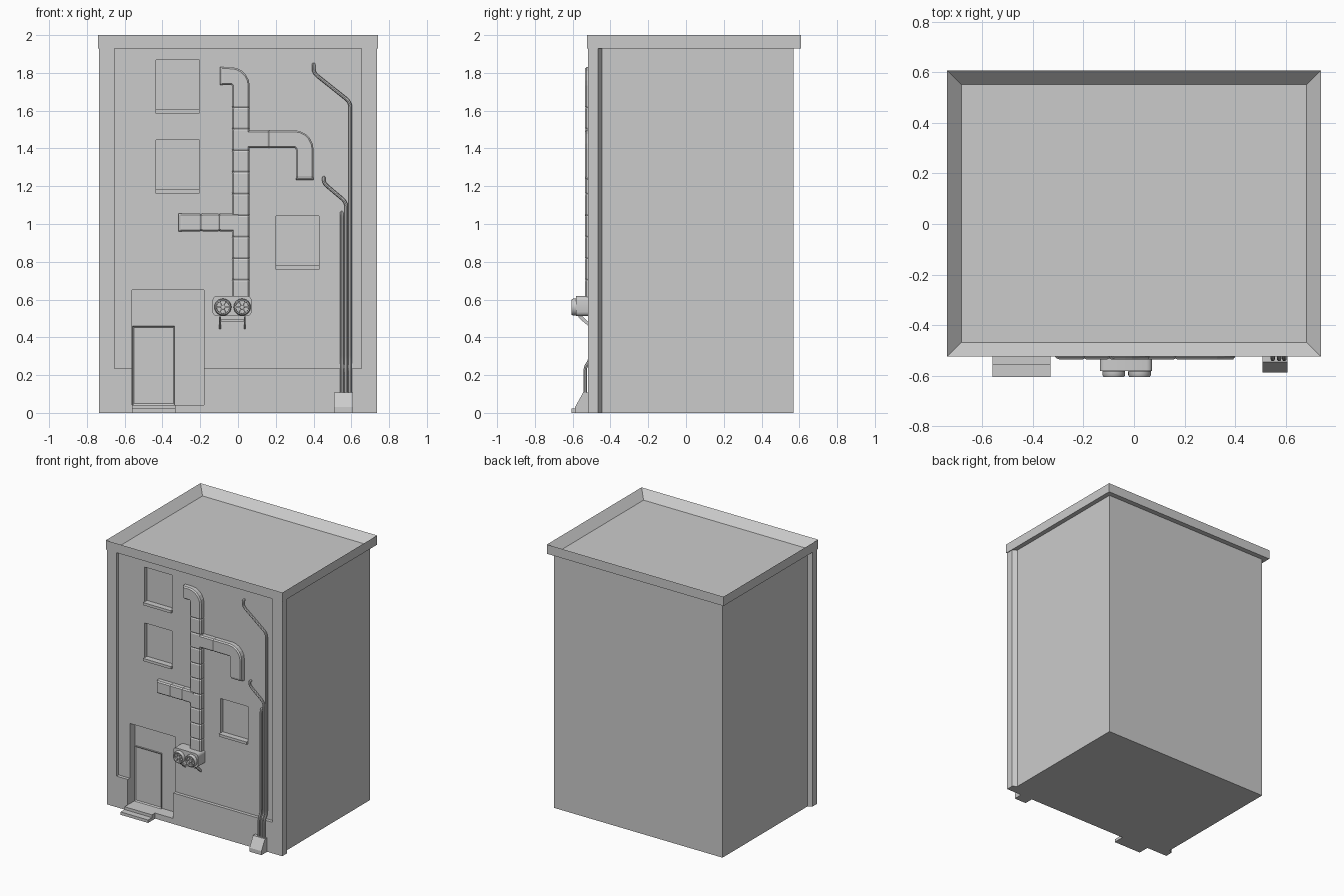
import bpy, bmesh, math
from mathutils import Vector

if "Cube" in bpy.data.objects:
    bpy.data.objects.remove(bpy.data.objects["Cube"])


def finish(name, bm):
    bmesh.ops.recalc_face_normals(bm, faces=bm.faces[:])
    me = bpy.data.meshes.new(name)
    bm.to_mesh(me)
    bm.free()
    ob = bpy.data.objects.new(name, me)
    bpy.context.collection.objects.link(ob)
    return ob


def activate(ob):
    bpy.ops.object.select_all(action='DESELECT')
    ob.select_set(True)
    bpy.context.view_layer.objects.active = ob


def smooth(ob):
    activate(ob)
    bpy.ops.object.shade_smooth_by_angle(angle=math.radians(35))


def box_bm(x0, x1, y0, y1, z0, z1):
    bm = bmesh.new()
    bmesh.ops.create_cube(bm, size=1)
    for v in bm.verts:
        v.co = ((x0 + x1) / 2 + v.co.x * (x1 - x0),
                (y0 + y1) / 2 + v.co.y * (y1 - y0),
                (z0 + z1) / 2 + v.co.z * (z1 - z0))
    return bm


def box(name, *dims):
    return finish(name, box_bm(*dims))


def prism(name, pts, offset):
    bm = bmesh.new()
    f = bm.faces.new([bm.verts.new(p) for p in pts])
    ret = bmesh.ops.extrude_face_region(bm, geom=[f])
    bmesh.ops.translate(bm, vec=offset, verts=[g for g in ret['geom'] if isinstance(g, bmesh.types.BMVert)])
    return finish(name, bm)


def inset_box(name, dims, normal, width, depth):
    # box with one face inset and pushed inwards
    bm = box_bm(*dims)
    bm.normal_update()
    n = Vector(normal)
    f = max(bm.faces, key=lambda f: f.normal.dot(n))
    bmesh.ops.inset_region(bm, faces=[f], thickness=width)
    bmesh.ops.translate(bm, vec=-n * depth, verts=f.verts[:])
    return finish(name, bm)


def cut(ob, *dims):
    c = box("cutter", *dims)
    c.hide_render = True
    m = ob.modifiers.new("cut", 'BOOLEAN')
    m.operation, m.solver, m.object = 'DIFFERENCE', 'EXACT', c
    activate(ob)
    bpy.ops.object.modifier_apply(modifier=m.name)
    bpy.data.objects.remove(c)


WALL = -0.495

# Building body with wider front pilasters
half = [(0.735, -0.52), (0.735, -0.465), (0.705, -0.445), (0.705, 0.57)]
outline = half + [(-x, y) for x, y in reversed(half)]
body = prism("building_body", [(x, y, 0) for x, y in outline], (0, 0, 1.935))
cut(body, -0.655, 0.655, -0.6, WALL, 0.235, 1.96)
cut(body, -0.56, -0.18, -0.6, -0.43, 0.042, 0.65)

# Windows and sills
for i, (x, z) in enumerate([(-0.435, 1.605), (-0.435, 1.182), (0.2, 0.78)]):
    cut(body, x, x + 0.23, -0.6, -0.468, z, z + 0.262)
    box(f"window_sill_{i + 1}", x - 0.001, x + 0.231, -0.512, -0.465, z - 0.02, z)

# Roof with parapet
roof = inset_box("roof_parapet", (-0.74, 0.74, -0.525, 0.608, 1.93, 2.0), (0, 0, 1), 0.08, 0.06)

# Door and doorstep
inset_box("door", (-0.558, -0.335, -0.442, -0.42, 0.042, 0.46), (0, -1, 0), 0.011, 0.008)
prism("doorstep", [(-0.56, y, z) for y, z in
      [(-0.605, 0), (-0.605, 0.022), (-0.558, 0.022), (-0.558, 0.043), (-0.5, 0.043), (-0.5, 0)]], (0.23, 0, 0))


# Ventilation ducts: chamfered section swept along the wall with pinched joints
def duct(name, path):
    pts = [Vector(p) for p in path]
    st = [(pts[0], 1, 1)]
    for a, b in zip(pts, pts[1:]):
        d = b - a
        n = round(d.length / 0.115)
        for k in range(1, n):
            c, e = a + d * k / n, d.normalized() * 0.008
            st += [(c - e, 1, 1), (c, 0.94, 0.9), (c + e, 1, 1)]
        st.append((b, 1, 1))
    t = (pts[-1] - pts[-2]).normalized()
    for k in (30, 60, 85):  # elbow turning into the wall
        a = math.radians(k)
        st.append((pts[-1] + t * 0.022 * math.sin(a), 1, 0.45 + 0.55 * math.cos(a)))
    bm = bmesh.new()
    rings = []
    for i, (p, w, d) in enumerate(st):
        t = Vector((0, 0))
        if i:
            t += (p - st[i - 1][0]).normalized()
        if i < len(st) - 1:
            t += (st[i + 1][0] - p).normalized()
        t.normalize()
        h = 0.047 * w
        sec = [(-h, 0.01), (-h, -0.032 * d), (-h + 0.008, -0.041 * d),
               (h - 0.008, -0.041 * d), (h, -0.032 * d), (h, 0.01)]
        rings.append([bm.verts.new((p.x - t.y * u, WALL + y, p.y + t.x * u)) for u, y in sec])
    for r, s in zip(rings, rings[1:]):
        for k in range(6):
            bm.faces.new((r[k], r[(k + 1) % 6], s[(k + 1) % 6], s[k]))
    bm.faces.new(rings[0])
    bm.faces.new(rings[-1])
    return finish(name, bm)


def arc(cx, cz, r, a0, a1, n=5):
    return [(cx + r * math.cos(math.radians(a0 + (a1 - a0) * i / n)),
             cz + r * math.sin(math.radians(a0 + (a1 - a0) * i / n))) for i in range(n + 1)]


duct("duct_main", [(0.015, 0.59)] + arc(-0.038, 1.73, 0.053, 0, 90) + [(-0.073, 1.783)])
duct("duct_right", [(0.03, 1.449)] + arc(0.298, 1.394, 0.055, 90, 0) + [(0.353, 1.255)])
duct("duct_left", [(0.0, 1.008), (-0.293, 1.008)])

# Fan unit housing
bm = box_bm(-0.135, 0.072, -0.582, -0.49, 0.513, 0.618)
es = [e for e in bm.edges if abs(e.verts[0].co.y - e.verts[1].co.y) > 0.05]
bmesh.ops.bevel(bm, geom=es, offset=0.022, segments=3, affect='EDGES', profile=0.5)
smooth(finish("fan_housing", bm))

# Fans: lathed ring, hub and blades
for side, cx in (("left", -0.08), ("right", 0.022)):
    bm = bmesh.new()
    prof = [(0.039, -0.575), (0.045, -0.583), (0.045, -0.598), (0.04, -0.606), (0.034, -0.606),
            (0.033, -0.592), (0.012, -0.592), (0.011, -0.602), (0.0, -0.603)]
    vs = [bm.verts.new((cx + r, y, 0.56)) for r, y in prof]
    es = [bm.edges.new(p) for p in zip(vs, vs[1:])]
    bmesh.ops.spin(bm, geom=vs + es, cent=(cx, 0, 0.56), axis=(0, 1, 0), angle=math.tau, steps=24)
    bmesh.ops.remove_doubles(bm, verts=bm.verts[:], dist=1e-4)
    smooth(finish(f"fan_ring_{side}", bm))
    for k in range(6):
        b = box(f"fan_blade_{side}_{k + 1}", 0.009, 0.033, -0.004, 0.004, -0.003, 0.003)
        b.location = (cx, -0.596, 0.56)
        b.rotation_euler = (0, k * math.pi / 3, 0)

# Fan support brackets
for side, x in (("left", -0.096), ("right", 0.036)):
    prism(f"fan_bracket_{side}", [(x - 0.005, y, z) for y, z in
          [(-0.57, 0.518), (-0.57, 0.506), (-0.5, 0.445), (-0.49, 0.445), (-0.49, 0.457), (-0.556, 0.518)]],
          (0.01, 0, 0))
box("fan_bracket_bar", -0.096, 0.036, -0.547, -0.537, 0.484, 0.494)


# Wall pipes with rounded bends, stepping out over the plinth
def pipe(name, corners, r=0.009):
    c = [Vector(p) for p in corners]
    pts = [c[0]]
    for a, b, d in zip(c, c[1:], c[2:]):
        p = b + (a - b).normalized() * min(0.03, (a - b).length * 0.45)
        q = b + (d - b).normalized() * min(0.03, (d - b).length * 0.45)
        for i in range(5):
            t = i / 4
            pts.append(p * (1 - t) ** 2 + b * 2 * t * (1 - t) + q * t * t)
    pts.append(c[-1])
    cu = bpy.data.curves.new(name, 'CURVE')
    cu.dimensions = '3D'
    cu.bevel_depth, cu.bevel_resolution, cu.use_fill_caps = r, 2, True
    s = cu.splines.new('POLY')
    s.points.add(len(pts) - 1)
    for sp, p in zip(s.points, pts):
        sp.co = (*p, 1)
    ob = bpy.data.objects.new(name, cu)
    bpy.context.collection.objects.link(ob)
    activate(ob)
    bpy.ops.object.convert(target='MESH')
    smooth(bpy.context.view_layer.objects.active)


def low(x):
    return [(x, -0.509, 0.275), (x, -0.534, 0.245), (x, -0.534, 0.09)]


pipe("pipe_tall", [(0.4, -0.48, 1.845), (0.4, -0.509, 1.845), (0.4, -0.509, 1.8), (0.595, -0.509, 1.645)] + low(0.595))
pipe("pipe_middle", [(0.455, -0.48, 1.245), (0.455, -0.509, 1.245), (0.455, -0.509, 1.215),
                     (0.574, -0.509, 1.115)] + low(0.574))
pipe("pipe_short", [(0.549, -0.48, 1.06), (0.549, -0.509, 1.06)] + low(0.549))

# Pipe base block
prism("pipe_base", [(0.508, y, z) for y, z in
      [(-0.588, 0), (-0.588, 0.03), (-0.545, 0.107), (-0.5, 0.107), (-0.5, 0)]], (0.1, 0, 0))
